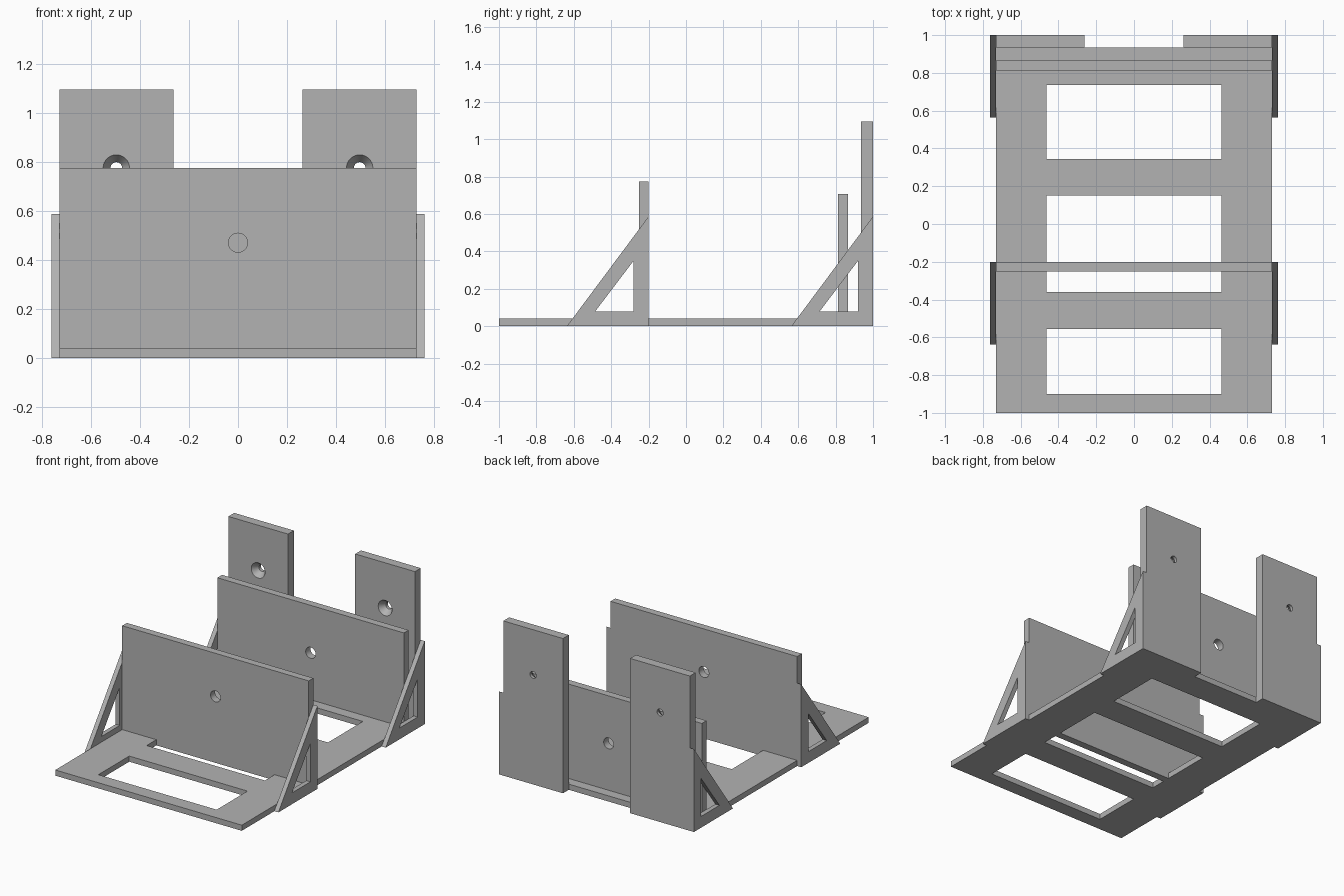
import bpy, bmesh, math
from mathutils import Vector

if "Cube" in bpy.data.objects:
    bpy.data.objects.remove(bpy.data.objects["Cube"])

grey = bpy.data.materials.new("plain grey")
grey.diffuse_color = (0.45, 0.45, 0.45, 1)
grey.use_nodes = True
grey.node_tree.nodes["Principled BSDF"].inputs["Base Color"].default_value = grey.diffuse_color


def finish(name, bm):
    bmesh.ops.recalc_face_normals(bm, faces=bm.faces[:])
    mesh = bpy.data.meshes.new(name)
    bm.to_mesh(mesh)
    bm.free()
    mesh.materials.append(grey)
    ob = bpy.data.objects.new(name, mesh)
    bpy.context.collection.objects.link(ob)
    return ob


def loft(name, rings):
    """Closed solid through equal-sized rings of points."""
    bm = bmesh.new()
    loops = [[bm.verts.new(p) for p in ring] for ring in rings]
    n = len(loops[0])
    for a, b in zip(loops, loops[1:]):
        for i in range(n):
            j = (i + 1) % n
            bm.faces.new((a[i], a[j], b[j], b[i]))
    bm.faces.new(loops[0])
    bm.faces.new(loops[-1])
    return finish(name, bm)


def box(name, x0, x1, y0, y1, z0, z1):
    return loft(name, [[(x0, y0, z), (x1, y0, z), (x1, y1, z), (x0, y1, z)] for z in (z0, z1)])


def prism(name, profile, x0, x1):
    return loft(name, [[(x, y, z) for y, z in profile] for x in (x0, x1)])


def bore(x, z, steps, sides=32):
    """Round cutter along y from (y, radius) steps."""
    ang = [2 * math.pi * i / sides for i in range(sides)]
    return loft("cutter", [[(x + r * math.cos(a), y, z + r * math.sin(a)) for a in ang]
                           for y, r in steps])


def cut(ob, *cutters):
    bpy.context.view_layer.objects.active = ob
    for c in cutters:
        m = ob.modifiers.new("cut", 'BOOLEAN')
        m.operation = 'DIFFERENCE'
        m.solver = 'EXACT'
        m.object = c
        bpy.ops.object.modifier_apply(modifier=m.name)
        bpy.data.objects.remove(c)


def smooth(ob):
    bpy.ops.object.select_all(action='DESELECT')
    ob.select_set(True)
    bpy.context.view_layer.objects.active = ob
    bpy.ops.object.shade_smooth_by_angle(angle=math.radians(25))


W = 0.73

# Base plate with three windows and a notch between the rear posts
base = box("base_plate", -W, W, -1, 1, 0, 0.04)
windows = [box("cutter", -0.463, 0.463, y0, y1, -0.1, 0.1)
           for y0, y1 in ((-0.9, -0.555), (-0.36, 0.15), (0.345, 0.735))]
cut(base, *windows, box("cutter", -0.265, 0.265, 0.935, 1.1, -0.1, 0.1))

# Upright plates, each with a central round hole
for name, y0, y1, top, hole_z in (("front_upright", -0.252, -0.2, 0.775, 0.47),
                                  ("rear_upright", 0.812, 0.865, 0.708, 0.372)):
    plate = box(name, -W, W, y0, y1, 0, top)
    cut(plate, bore(0, hole_z, [(y0 - 0.1, 0.039), (y1 + 0.1, 0.039)]))
    smooth(plate)

for side, s in (("left", -1), ("right", 1)):
    # Rear posts with countersunk screw holes
    x0, x1 = sorted((s * 0.263, s * W))
    post = box(side + "_rear_post", x0, x1, 0.935, 1, 0, 1.095)
    cut(post, bore(s * 0.497, 0.775, [(0.925, 0.061), (0.978, 0.024), (1.1, 0.024)]))
    smooth(post)

    # Triangular side braces with triangular openings
    for place, y in (("front", -0.2), ("rear", 1.0)):
        x0, x1 = sorted((s * W, s * 0.762))
        brace = prism(f"{side}_{place}_brace",
                      [(y - 0.437, 0), (y, 0), (y, 0.587)], x0, x1)
        cut(brace, prism("cutter", [(y - 0.285, 0.08), (y - 0.08, 0.08), (y - 0.08, 0.35)],
                         x0 - 0.1, x1 + 0.1))
